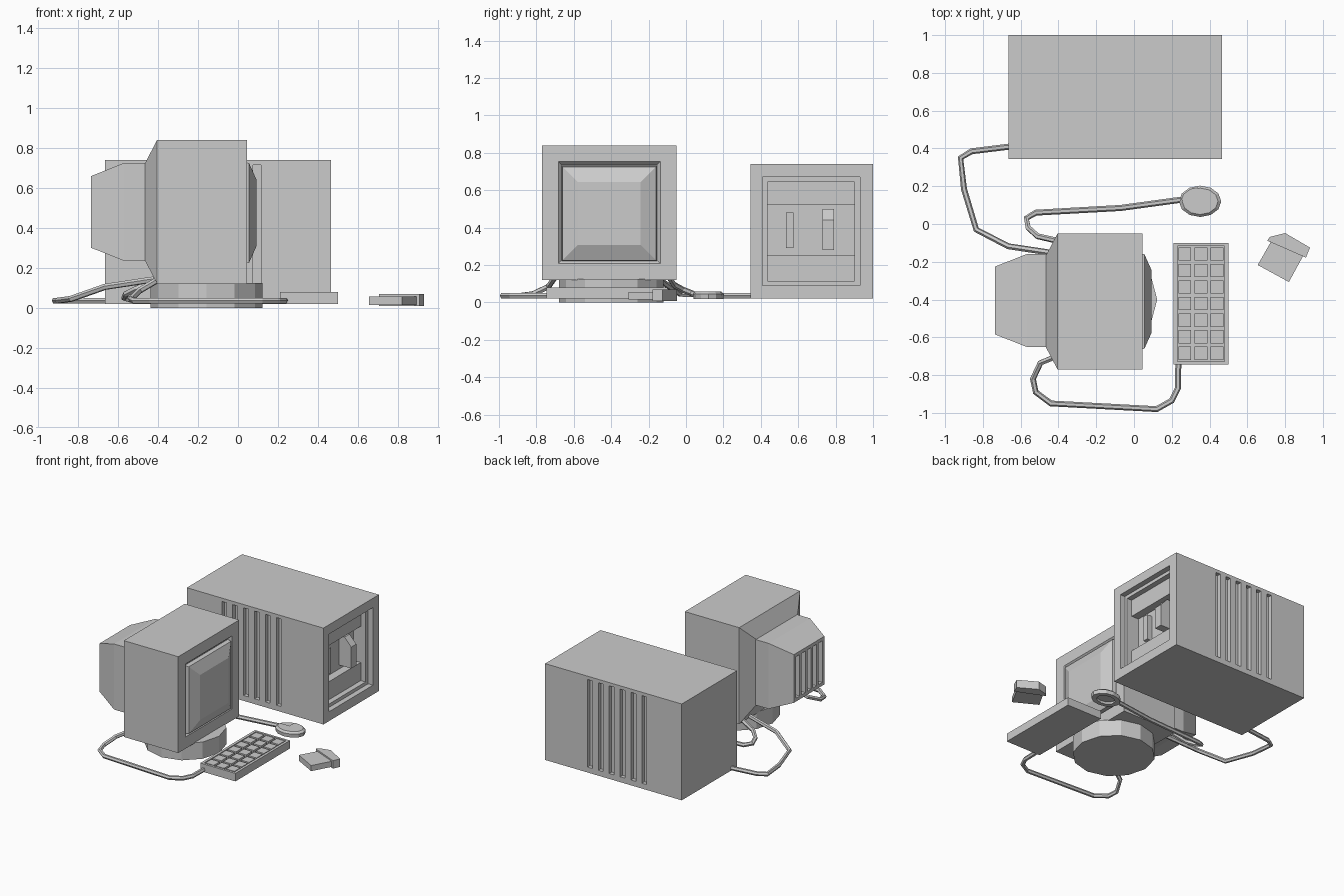
import bpy
import bmesh
from math import cos, sin, tau
from mathutils import Vector

default = bpy.data.objects.get("Cube")
if default:
    bpy.data.objects.remove(default, do_unlink=True)


def finish(name, bm):
    bmesh.ops.recalc_face_normals(bm, faces=bm.faces)
    mesh = bpy.data.meshes.new(name)
    bm.to_mesh(mesh)
    bm.free()
    obj = bpy.data.objects.new(name, mesh)
    bpy.context.scene.collection.objects.link(obj)
    return obj


def boxes(name, *spans):
    """Each span is ((x0, x1), (y0, y1), (z0, z1))."""
    bm = bmesh.new()
    for span in spans:
        cube = bmesh.ops.create_cube(bm, size=1)
        for v in cube["verts"]:
            v.co = Vector(lo + (c + 0.5) * (hi - lo) for c, (lo, hi) in zip(v.co, span))
    return finish(name, bm)


def loft(name, rings):
    """Skin closed rings of points and cap both ends."""
    bm = bmesh.new()
    loops = [[bm.verts.new(p) for p in ring] for ring in rings]
    n = len(loops[0])
    for a, b in zip(loops, loops[1:]):
        for i in range(n):
            j = (i + 1) % n
            bm.faces.new((a[i], a[j], b[j], b[i]))
    bm.faces.new(loops[0])
    bm.faces.new(loops[-1])
    return finish(name, bm)


def square(x, y, z, half):
    return [(x, y + sy * half, z + sz * half)
            for sy, sz in ((-1, -1), (1, -1), (1, 1), (-1, 1))]


def oval(x, y, z, rx, ry, sides=12):
    return [(x + rx * cos(tau * i / sides), y + ry * sin(tau * i / sides), z)
            for i in range(sides)]


def prism(name, outline, z0, z1):
    return loft(name, [[(x, y, z) for x, y in outline] for z in (z0, z1)])


def cut(obj, cutter):
    """Subtract the cutter, bake the result and drop the cutter."""
    cutter.hide_render = True
    mod = obj.modifiers.new("cut", "BOOLEAN")
    mod.operation = "DIFFERENCE"
    mod.solver = "EXACT"
    mod.object = cutter
    graph = bpy.context.evaluated_depsgraph_get()
    mesh = bpy.data.meshes.new_from_object(obj.evaluated_get(graph))
    obj.modifiers.clear()
    obj.data = mesh
    bpy.data.objects.remove(cutter, do_unlink=True)


def cable(name, points):
    curve = bpy.data.curves.new(name, "CURVE")
    curve.dimensions = "3D"
    curve.bevel_depth = 0.016
    curve.bevel_resolution = 1
    curve.use_fill_caps = True
    spline = curve.splines.new("POLY")
    spline.points.add(len(points) - 1)
    for p, co in zip(spline.points, points):
        p.co = (*co, 1)
    spline.use_smooth = False
    obj = bpy.data.objects.new(name, curve)
    bpy.context.scene.collection.objects.link(obj)


# Computer case: stepped bay in the +x end, slits down both long sides
right, left, front, back = -0.665, 0.465, 0.345, 1.0
case = boxes("computer_case", ((right, left), (front, back), (0.02, 0.74)))
for depth, ys, zs in ((0.04, (0.41, 0.93), (0.09, 0.67)),
                      (0.08, (0.435, 0.9), (0.115, 0.645)),
                      (0.14, (0.435, 0.9), (0.25, 0.52))):
    cut(case, boxes("bay_cutter", ((left - depth, left + 0.1), ys, zs)))
slits = []
for i in range(6):
    x = -0.355 + i * 0.09
    for y in (front, back):
        slits.append(((x - 0.02, x + 0.02), (y - 0.03, y + 0.03), (0.06, 0.715)))
cut(case, boxes("slit_cutter", *slits))

# Drive fittings inside the bay
floor = left - 0.145
boxes("drive_bar", ((floor, left - 0.1), (0.535, 0.575), (0.29, 0.48)))
lever_side = ((floor, 0.28), (left - 0.04, 0.28), (left - 0.04, 0.44), (floor + 0.05, 0.5), (floor, 0.5))
loft("drive_lever", [[(x, y, z) for x, z in lever_side] for y in (0.73, 0.79)])

# Monitor shell with a rectangular recess for the screen
cy, cz, face = -0.41, 0.48, 0.045
shell = loft("monitor_shell", [square(x, cy, cz, h) for x, h in
             ((-0.465, 0.245), (-0.405, 0.36), (face, 0.36))])
cut(shell, loft("screen_cutter", [square(x, cy, cz, h) for x, h in
                                  ((face - 0.02, 0.255), (face, 0.273), (face + 0.05, 0.318))]))
loft("screen", [square(x, cy, cz - 0.005, h) for x, h in
                ((0.01, 0.257), (0.055, 0.25), (0.092, 0.168))])

# Rear hump with cooling slots
hump = loft("monitor_rear", [square(x, cy + 0.005, cz, h) for x, h in
                             ((-0.46, 0.245), (-0.57, 0.245), (-0.735, 0.18))])
vents = []
for i in range(-2, 3):
    y = cy + 0.005 + i * 0.067
    vents.append(((-0.8, -0.7), (y - 0.021, y + 0.021), (0.325, 0.635)))
cut(hump, boxes("vent_cutter", *vents))

# Monitor foot
loft("monitor_foot", [oval(-0.157, -0.4, z, 0.28, 0.28) for z in (0, 0.125)])

# Keyboard tray and its grid of keys
keyboard = boxes("keyboard", ((0.21, 0.5), (-0.745, -0.1), (0.02, 0.08)))
cut(keyboard, boxes("tray_cutter", ((0.23, 0.48), (-0.728, -0.117), (0.06, 0.1))))
keys = []
for col in range(3):
    for row in range(7):
        x, y = 0.269 + col * 0.085, -0.684 + row * 0.0875
        keys.append(((x - 0.034, x + 0.034), (y - 0.035, y + 0.035), (0.055, 0.078)))
boxes("keys", *keys)

# Mouse with a lowered button and a hollow underside
mx, my = 0.35, 0.12
mouse = loft("mouse", [oval(mx, my, z, rx, ry) for z, rx, ry in
                       ((0.018, 0.108, 0.08), (0.045, 0.112, 0.083), (0.058, 0.095, 0.07))])
cut(mouse, boxes("button_cutter", ((mx - 0.2, mx - 0.015), (my + 0.008, my + 0.2), (0.053, 0.1))))
cut(mouse, loft("hollow_cutter", [oval(mx, my, z, 0.07, 0.05) for z in (0, 0.035)]))

# Loose plug: slim body and a wider pointed grip
prism("plug_body", ((0.655, -0.217), (0.82, -0.307), (0.895, -0.17), (0.73, -0.085)), 0.015, 0.057)
prism("plug_grip", ((0.705, -0.088), (0.91, -0.178), (0.932, -0.125),
                    (0.8, -0.048), (0.72, -0.068)), 0.008, 0.068)

# Cables
low = 0.036
cable("monitor_cable", [(-0.64, 0.412, low), (-0.86, 0.385, low), (-0.918, 0.35, low),
                        (-0.9, 0.185, low), (-0.835, -0.03, 0.045), (-0.665, -0.118, 0.105),
                        (-0.42, -0.155, 0.142)])
cable("mouse_cable", [(0.26, 0.13, low), (-0.07, 0.085, low), (-0.52, 0.06, low),
                      (-0.57, 0.03, 0.05), (-0.56, -0.02, 0.07), (-0.51, -0.065, 0.095),
                      (-0.4, -0.09, 0.135)])
cable("keyboard_cable", [(0.235, -0.73, low), (0.232, -0.87, low), (0.2, -0.935, low),
                         (0.12, -0.98, low), (-0.44, -0.95, low), (-0.52, -0.89, low),
                         (-0.535, -0.82, 0.045), (-0.495, -0.735, 0.085), (-0.41, -0.7, 0.135)])
